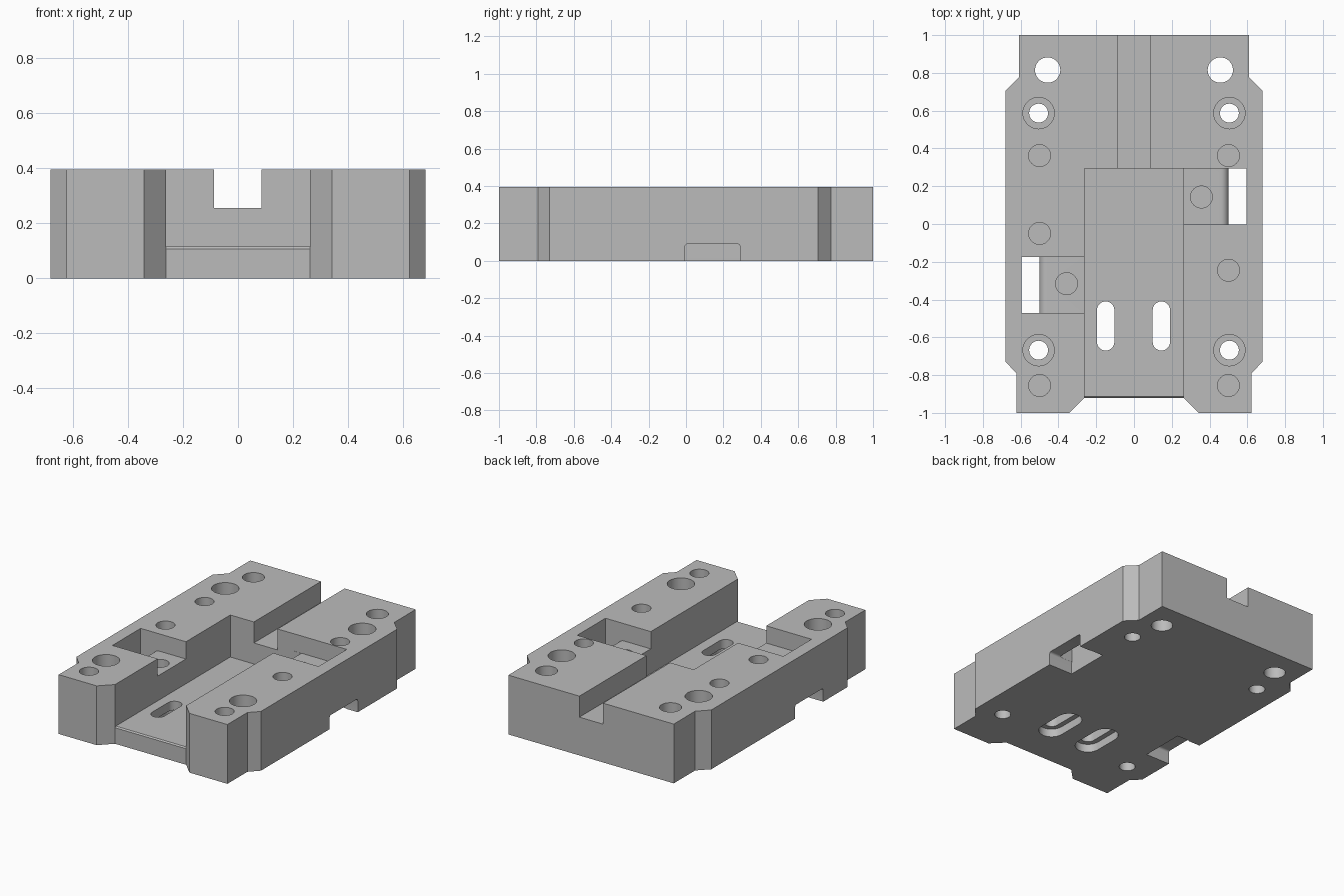
import bpy, bmesh
from math import pi, sin, cos, radians

old = bpy.data.objects.get("Cube")
if old:
    bpy.data.objects.remove(old)

TOP, ABOVE, BELOW = 0.395, 0.5, -0.1
PLACE = {"x": lambda u, v, w: (w, u, v),
         "y": lambda u, v, w: (u, w, v),
         "z": lambda u, v, w: (u, v, w)}


def prism(name, outline, lo, hi, axis="z"):
    """Extrude a 2D outline between lo and hi along one axis."""
    place = PLACE[axis]
    bm = bmesh.new()
    ends = [[bm.verts.new(place(u, v, w)) for u, v in outline] for w in (lo, hi)]
    for ring in ends:
        bm.faces.new(ring)
    n = len(outline)
    for i in range(n):
        j = (i + 1) % n
        bm.faces.new((ends[0][i], ends[0][j], ends[1][j], ends[1][i]))
    bmesh.ops.recalc_face_normals(bm, faces=bm.faces)
    mesh = bpy.data.meshes.new(name)
    bm.to_mesh(mesh)
    bm.free()
    obj = bpy.data.objects.new(name, mesh)
    bpy.context.scene.collection.objects.link(obj)
    return obj


def arc(cx, cy, r, start, end, steps):
    angles = [start + (end - start) * i / steps for i in range(steps + 1)]
    return [(cx + r * cos(a), cy + r * sin(a)) for a in angles]


def cut(outline, lo, hi, axis="z"):
    """Subtract a prism from the block and remove the cutter."""
    cutter = prism("cutter", outline, lo, hi, axis)
    cutter.hide_render = True
    mod = block.modifiers.new("cut", "BOOLEAN")
    mod.operation = "DIFFERENCE"
    mod.solver = "EXACT"
    mod.object = cutter
    graph = bpy.context.evaluated_depsgraph_get()
    mesh = bpy.data.meshes.new_from_object(block.evaluated_get(graph))
    block.modifiers.clear()
    block.data = mesh
    bpy.data.objects.remove(cutter)


def rect(x0, x1, y0, y1):
    return [(x0, y0), (x1, y0), (x1, y1), (x0, y1)]


def hole(x, y, r, bottom, top=ABOVE):
    cut(arc(x, y, r, 0, 2 * pi, 40)[:-1], bottom, top)


def stadium(x, y, r, half):
    return arc(x, y + half, r, 0, pi, 16) + arc(x, y - half, r, pi, 2 * pi, 16)


# Block with chamfered shoulders and a recessed front
half = [(0.262, -0.92), (0.342, -1), (0.622, -1), (0.622, -0.79),
        (0.68, -0.73), (0.68, 0.705), (0.61, 0.775), (0.61, 1)]
block = prism("base_block", half + [(-x, y) for x, y in reversed(half)], 0, TOP)

# Central pocket with a softened front lip, and the rear channel
cut([(-1.1, ABOVE), (-1.1, 0.107), (-0.92, 0.107), (-0.912, 0.115),
     (0.293, 0.115), (0.293, ABOVE)], -0.262, 0.262, "x")
cut(rect(-0.088, 0.086, 0.2, 1.1), 0.255, ABOVE)

# Side pockets dropping through to notches in the underside
for side, y0 in ((1, -0.003), (-1, -0.471)):
    y1 = y0 + 0.297
    ramp = [(0.2, ABOVE), (0.2, 0.28)] + arc(0.46, 0.24, 0.04, pi / 2, 0, 8)
    ramp += [(0.502, BELOW), (0.596, BELOW), (0.596, ABOVE)]
    cut([(side * x, z) for x, z in ramp], y0, y1, "y")
    r = 0.015
    notch = [(y0 - 0.003, BELOW), (y1 - 0.004, BELOW)]
    notch += arc(y1 - 0.004 - r, 0.09 - r, r, 0, pi / 2, 5)
    notch += arc(y0 - 0.003 + r, 0.09 - r, r, pi / 2, pi, 5)
    cut(notch, *sorted((side * 0.501, side * 0.8)), "x")
    hole(side * 0.357, y0 + 0.146 if side > 0 else y0 + 0.155, 0.058, 0.12)

# Bolt holes, counterbores and dowel holes
for side in (-1, 1):
    hole(side * 0.457, 0.815, 0.067, BELOW)
    for y in (0.587, -0.668):
        hole(side * 0.505, y, 0.05, BELOW)
        hole(side * 0.505, y, 0.083, 0.17)
    for y in (0.362, -0.855, -0.245 if side > 0 else -0.05):
        hole(side * 0.5, y, 0.058, 0.15)

# Elongated slots, widened from underneath
for x in (-0.15, 0.145):
    cut(stadium(x, -0.54, 0.046, 0.084), BELOW, 0.2)
    cut(stadium(x, -0.54, 0.08, 0.084), BELOW, 0.055)

# Material and shading
grey = bpy.data.materials.new("machined_grey")
grey.use_nodes = True
colour = (0.5, 0.5, 0.5, 1)
grey.diffuse_color = colour
grey.node_tree.nodes["Principled BSDF"].inputs["Base Color"].default_value = colour
block.data.materials.clear()
block.data.materials.append(grey)
bpy.ops.object.select_all(action="DESELECT")
block.select_set(True)
bpy.context.view_layer.objects.active = block
bpy.ops.object.shade_smooth_by_angle(angle=radians(30))
